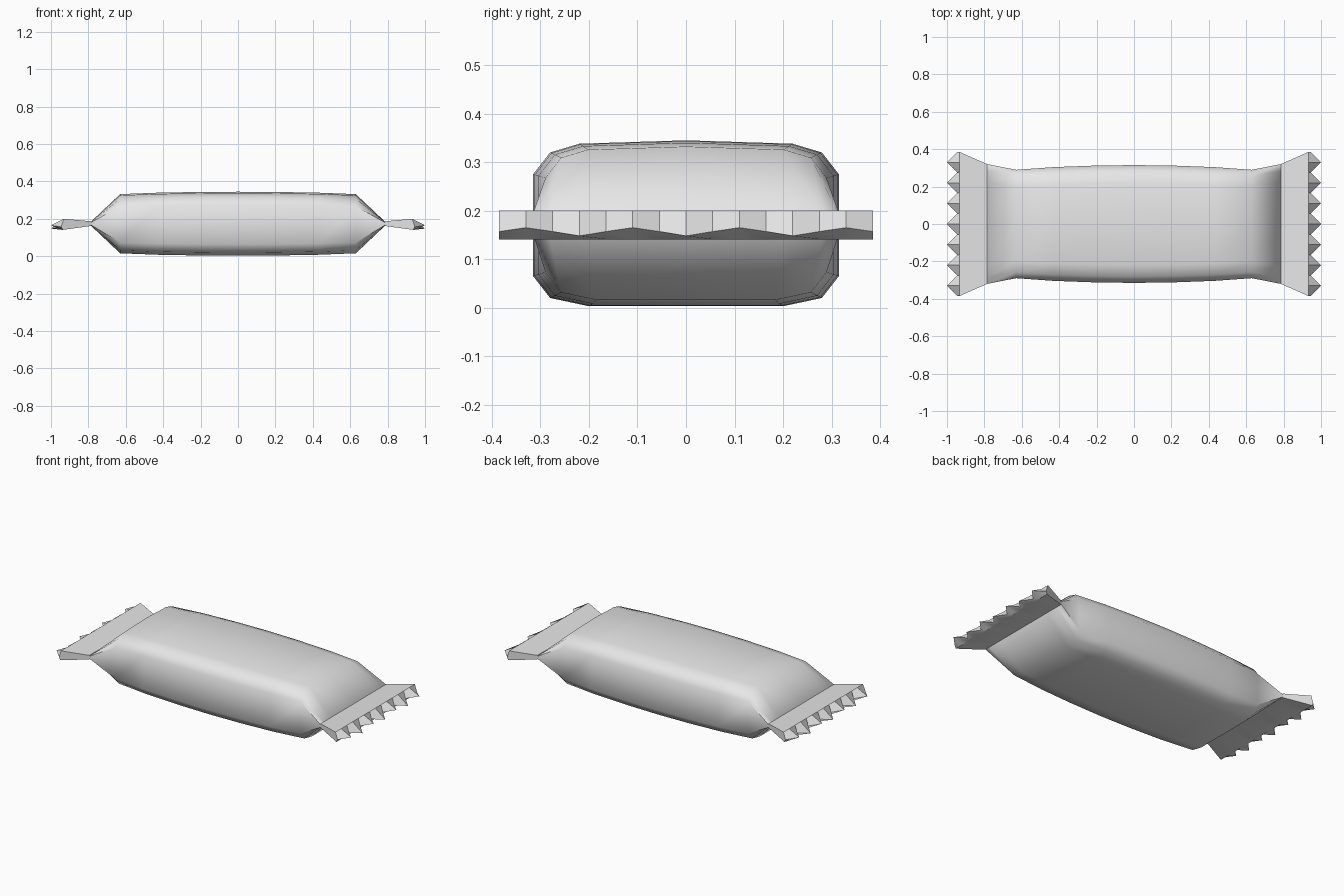
import bpy, bmesh, math

old = bpy.data.objects.get("Cube")
if old:
    bpy.data.objects.remove(old, do_unlink=True)

foil = bpy.data.materials.new("light_grey_foil")
foil.use_nodes = True
grey = (0.8, 0.8, 0.8, 1)
foil.diffuse_color = grey
foil.node_tree.nodes["Principled BSDF"].inputs["Base Color"].default_value = grey


def finish(name, bm, angle):
    """Turn a bmesh into a shaded, coloured object."""
    bmesh.ops.recalc_face_normals(bm, faces=bm.faces)
    mesh = bpy.data.meshes.new(name)
    bm.to_mesh(mesh)
    bm.free()
    mesh.materials.append(foil)
    obj = bpy.data.objects.new(name, mesh)
    bpy.context.collection.objects.link(obj)
    bpy.ops.object.select_all(action="DESELECT")
    obj.select_set(True)
    bpy.context.view_layer.objects.active = obj
    bpy.ops.object.shade_smooth_by_angle(angle=math.radians(angle))


def bridge(bm, a, b, closed):
    """Join two rows of vertices with quads."""
    n = len(a)
    for i in range(n if closed else n - 1):
        j = (i + 1) % n
        bm.faces.new((a[i], a[j], b[j], b[i]))


# Pillow-shaped body: rounded section lofted along x
MID = 0.174
half = [(0.22, 0.338), (0.28, 0.32), (0.315, 0.275),
        (0.315, 0.065), (0.28, 0.02), (0.20, 0.003)]
section = [(0, 0.345)] + half + [(0, 0.003)] + [(-y, z) for y, z in reversed(half)]
# station x, width scale, height scale
stations = [(0, 1, 1), (0.22, 0.99, 0.992), (0.43, 0.965, 0.97),
            (0.63, 0.92, 0.925), (0.785, 1.016, 0.07)]
stations = [(-x, w, h) for x, w, h in reversed(stations[1:])] + stations

bm = bmesh.new()
rings = [[bm.verts.new((x, y * w, MID + (z - MID) * h)) for y, z in section]
         for x, w, h in stations]
for a, b in zip(rings, rings[1:]):
    bridge(bm, a, b, True)
bm.faces.new(rings[0])
bm.faces.new(rings[-1])
finish("wrapper_body", bm, 60)


# Flared end seals with a pinked, toothed edge
def end_seal(name, side):
    bm = bmesh.new()
    inner_top, top, teeth, low, inner_low = rows = [[] for _ in range(5)]
    for k in range(-7, 8):
        y = k * 0.055
        narrow = y * 0.32 / 0.385
        tip = k % 2 == 0
        wave = 0.157
        if tip:
            wave = 0.165 if k % 4 == 2 else 0.148
        column = [(0.785, narrow, 0.187), (0.932, y, 0.20),
                  (1.0 if tip else 0.945, y, wave),
                  (0.938, y, 0.141), (0.785, narrow, 0.162)]
        for row, (px, py, pz) in zip(rows, column):
            row.append(bm.verts.new((side * px, py, pz)))
    for a, b in zip(rows, rows[1:]):
        bridge(bm, a, b, False)
    bridge(bm, inner_low, inner_top, False)
    for end in (0, -1):
        bm.faces.new([row[end] for row in rows])
    finish(name, bm, 30)


end_seal("left_end_seal", 1)
end_seal("right_end_seal", -1)
